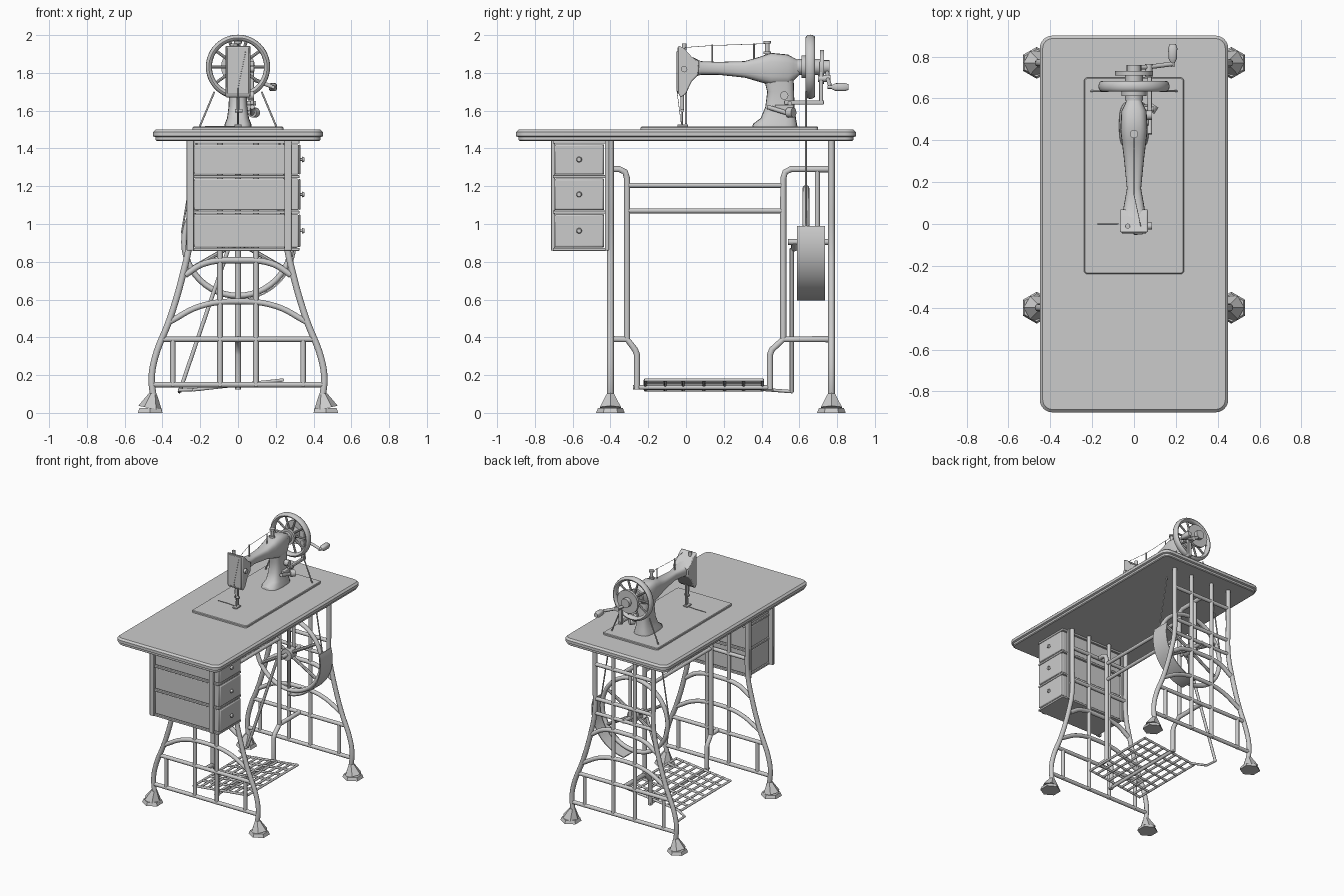
import bpy, bmesh, math
from mathutils import Vector, Matrix
from math import sin, cos, pi, radians

if "Cube" in bpy.data.objects:
    bpy.data.objects.remove(bpy.data.objects["Cube"])


def finish(name, bm, bevel=0, seg=2):
    bmesh.ops.recalc_face_normals(bm, faces=bm.faces)
    me = bpy.data.meshes.new(name)
    bm.to_mesh(me)
    bm.free()
    ob = bpy.data.objects.new(name, me)
    bpy.context.collection.objects.link(ob)
    bpy.context.view_layer.objects.active = ob
    if bevel:
        m = ob.modifiers.new("bevel", "BEVEL")
        m.width, m.segments, m.limit_method = bevel, seg, "ANGLE"
    for o in bpy.context.selected_objects:
        o.select_set(False)
    ob.select_set(True)
    bpy.ops.object.shade_smooth_by_angle(angle=radians(35))
    return ob


def box(name, x0, x1, y0, y1, z0, z1, bevel=0):
    bm = bmesh.new()
    bmesh.ops.create_cube(bm, size=1)
    for v in bm.verts:
        v.co = ((x0 + x1) / 2 + v.co.x * (x1 - x0), (y0 + y1) / 2 + v.co.y * (y1 - y0),
                (z0 + z1) / 2 + v.co.z * (z1 - z0))
    return finish(name, bm, bevel)


def rod(name, a, b, r, r2=None, n=12):
    a, b = Vector(a), Vector(b)
    bm = bmesh.new()
    rot = (b - a).to_track_quat("Z", "Y").to_matrix().to_4x4()
    bmesh.ops.create_cone(bm, cap_ends=True, segments=n, radius1=r, radius2=r if r2 is None else r2,
                          depth=(b - a).length, matrix=Matrix.Translation((a + b) / 2) @ rot)
    return finish(name, bm)


def tube(name, pts, r, smooth=False):
    cu = bpy.data.curves.new(name, "CURVE")
    cu.dimensions, cu.bevel_depth, cu.bevel_resolution = "3D", r, 3
    cu.use_fill_caps, cu.resolution_u = True, 6
    s = cu.splines.new("BEZIER")
    s.bezier_points.add(len(pts) - 1)
    for p, co in zip(s.bezier_points, pts):
        p.co = co
        p.handle_left_type = p.handle_right_type = "AUTO" if smooth else "VECTOR"
    ob = bpy.data.objects.new(name, cu)
    bpy.context.collection.objects.link(ob)
    for o in bpy.context.selected_objects:
        o.select_set(False)
    ob.select_set(True)
    bpy.context.view_layer.objects.active = ob
    bpy.ops.object.convert(target="MESH")
    bpy.ops.object.shade_smooth_by_angle(angle=radians(45))


def rounded_slab(name, hx, y0, y1, rad, layers):
    """layers: (inset, z) outlines stacked upward"""
    bm = bmesh.new()
    rings = []
    for ins, z in layers:
        ring = []
        for sx, sy, a0 in ((1, 1, 0), (-1, 1, 90), (-1, -1, 180), (1, -1, 270)):
            for k in range(7):
                a = radians(a0 + k * 15)
                cy = y1 - rad if sy > 0 else y0 + rad
                ring.append(bm.verts.new((sx * (hx - rad) + (rad - ins) * cos(a), cy + (rad - ins) * sin(a), z)))
        rings.append(ring)
    skin(bm, rings)
    return finish(name, bm)


def skin(bm, rings):
    n = len(rings[0])
    for a, b in zip(rings, rings[1:]):
        for i in range(n):
            bm.faces.new((a[i], a[(i + 1) % n], b[(i + 1) % n], b[i]))
    bm.faces.new(rings[0])
    bm.faces.new(rings[-1])


def loft(name, secs, along):
    """secs: (position, low, high, half width); rounded-square rings along y or z"""
    bm = bmesh.new()
    rings = []
    for p, lo, hi, hx in secs:
        ring = []
        for k in range(20):
            a = 2 * pi * k / 20
            u, v = [math.copysign(abs(t) ** 0.65, t) for t in (cos(a), sin(a))]
            x, w = u * hx, (lo + hi) / 2 + v * (hi - lo) / 2
            ring.append(bm.verts.new((x, p, w) if along == "y" else (x, w, p)))
        rings.append(ring)
    skin(bm, rings)
    return finish(name, bm)


def revolve_y(name, cz, prof, a0=0, a1=360, n=48, cx=0):
    """closed (radius, y) profile swept about an axis parallel to y"""
    bm = bmesh.new()
    full = a1 - a0 == 360
    rings = []
    for k in range(n if full else n + 1):
        a = radians(a0 + (a1 - a0) * k / n)
        rings.append([bm.verts.new((cx + r * cos(a), y, cz + r * sin(a))) for r, y in prof])
    if full:
        m = len(prof)
        for k in range(n):
            p, q = rings[k], rings[(k + 1) % n]
            for i in range(m):
                bm.faces.new((p[i], p[(i + 1) % m], q[(i + 1) % m], q[i]))
    else:
        skin(bm, rings)
    return finish(name, bm)


def oval(r, y, hr, hy, n=12):
    return [(r + hr * cos(2 * pi * k / n), y + hy * sin(2 * pi * k / n)) for k in range(n)]


# Table top and machine bed
rounded_slab("table_top", 0.45, -0.9, 0.9, 0.06,
             [(0.02, 1.44), (0.013, 1.445), (0.013, 1.46), (0, 1.465), (0, 1.487), (0.014, 1.50)])
rounded_slab("machine_bed", 0.24, -0.24, 0.70, 0.02, [(0, 1.499), (0, 1.511), (0.005, 1.515)])

# Cast side frames with hexagonal feet
for fy, tag in ((-0.40, "front"), (0.77, "back")):
    for s in (-1, 1):
        rod(tag + "_foot", (s * 0.465, fy, 0), (s * 0.465, fy, 0.025), 0.076, 0.066, 6)
        rod(tag + "_foot_cone", (s * 0.465, fy, 0.025), (s * 0.45, fy, 0.10), 0.064, 0.022, 6)
        tube(tag + "_leg", [(s * x, fy, z) for x, z in ((0.445, 0.07), (0.457, 0.18), (0.44, 0.29), (0.36, 0.50),
             (0.29, 0.74), (0.258, 0.90), (0.256, 1.15), (0.256, 1.44))], 0.018, True)
        tube(tag + "_inner_post", [(s * 0.095, fy, 0.14), (s * 0.095, fy, 1.44)], 0.015)
        tube(tag + "_outer_post", [(s * 0.345, fy, 0.14), (s * 0.345, fy, 0.39)], 0.014)
    tube(tag + "_upper_arch", [(x, fy, z) for x, z in ((-0.28, 0.73), (-0.18, 0.79), (0, 0.808), (0.18, 0.79), (0.28, 0.73))], 0.017, True)
    tube(tag + "_lower_arch", [(x, fy, z) for x, z in ((-0.365, 0.48), (-0.2, 0.565), (0, 0.59), (0.2, 0.565), (0.365, 0.48))], 0.016, True)
    for z, h in ((0.15, 0.455), (0.39, 0.40), (1.02, 0.255), (1.29, 0.255)):
        tube(tag + "_crossbar", [(-h, fy, z), (h, fy, z)], 0.015)

# Central brace joining the frames, with treadle hangers
for fy, c, h in ((-0.40, -0.312, -0.26), (0.77, 0.515, 0.445)):
    d = 1 if fy < 0 else -1
    tube("brace_upright", [(0, fy, 1.29), (0, c - d * 0.04, 1.29), (0, c - d * 0.01, 1.275), (0, c, 1.24), (0, c, 0.39)], 0.017)
    tube("treadle_hanger", [(0, fy, 0.39), (0, c, 0.39), (0, h - d * 0.01, 0.335), (0, h, 0.31), (0, h, 0.125)], 0.017)
for z in (1.205, 1.07):
    tube("brace_rail", [(0, -0.312, z), (0, 0.515, z)], 0.014)

# Treadle grid, tilted
tz = lambda x: 0.148 + 0.11 * x
for i in range(9):
    x = -0.235 + i * 0.47 / 8
    tube("treadle_slat", [(x, -0.22, tz(x)), (x, 0.41, tz(x))], 0.009)
for y in (-0.215, -0.11, -0.015, 0.095, 0.205, 0.305, 0.405):
    tube("treadle_crossbar", [(-0.235, y, tz(-0.235)), (0.235, y, tz(0.235))], 0.009)
rod("treadle_axle", (0, -0.28, 0.135), (0, 0.46, 0.135), 0.012)
tube("treadle_arm", [(-0.2, 0.40, 0.125), (-0.31, 0.46, 0.12), (-0.31, 0.565, 0.112)], 0.009)
tube("pitman_rod", [(-0.31, 0.56, 0.11), (-0.05, 0.56, 0.87)], 0.011)

# Lower drive wheel, its guard and axle
WZ = 0.905
revolve_y("drive_wheel_rim", WZ, oval(0.285, 0.635, 0.016, 0.018))
for k in range(6):
    a = pi / 6 + k * pi / 3
    rod("drive_wheel_spoke", (0.03 * cos(a), 0.635, WZ + 0.03 * sin(a)), (0.28 * cos(a), 0.635, WZ + 0.28 * sin(a)), 0.012, n=8)
rod("drive_wheel_hub", (0, 0.60, WZ), (0, 0.67, WZ), 0.045, n=20)
rod("drive_axle", (0, 0.54, WZ), (0, 0.78, WZ), 0.015)
rod("drive_crank", (0.0, 0.575, WZ), (-0.05, 0.575, 0.87), 0.018)
tube("axle_bracket", [(0, 0.695, WZ - 0.03), (0, 0.695, 1.29)], 0.014)
tube("axle_bar", [(-0.256, 0.77, WZ), (0.256, 0.77, WZ)], 0.014)
revolve_y("wheel_guard", WZ, [(0.303, 0.587), (0.310, 0.587), (0.310, 0.737), (0.303, 0.737)], -85, 16, 28)

# Drive belt
for s in (-1, 1):
    tube("drive_belt", [(s * 0.125, 0.635, 1.70), (s * 0.205, 0.635, 1.51), (s * 0.298, 0.635, 0.95)], 0.005)

# Drawer stack
for x0 in (-0.272, 0.245):
    for y0 in (-0.715, -0.43):
        box("drawer_post", x0, x0 + 0.038, y0, y0 + 0.022, 0.86, 1.445, 0.004)
for z in (0.858, 1.055, 1.243, 1.425):
    box("drawer_shelf", -0.24, 0.325, -0.705, -0.425, z, z + 0.016, 0.003)
for z0, z1 in ((0.876, 1.052), (1.073, 1.24), (1.261, 1.422)):
    box("drawer", -0.235, 0.32, -0.697, -0.433, z0, z1, 0.006)
    box("drawer_front", 0.318, 0.332, -0.695, -0.437, z0 + 0.002, z1 - 0.002, 0.008)
    zc = (z0 + z1) / 2
    rod("drawer_knob_stem", (0.33, -0.566, zc), (0.342, -0.566, zc), 0.007)
    rod("drawer_knob", (0.34, -0.566, zc), (0.352, -0.566, zc), 0.015, 0.011, 16)

# Machine pillar, arm and head
loft("machine_pillar", [(1.513, 0.35, 0.59, 0.072), (1.53, 0.355, 0.588, 0.07), (1.56, 0.395, 0.582, 0.058), (1.62, 0.42, 0.575, 0.05),
     (1.70, 0.43, 0.572, 0.047), (1.76, 0.415, 0.57, 0.052), (1.86, 0.41, 0.565, 0.052)], "z")
loft("machine_arm", [(0.02, 1.77, 1.89, 0.06), (0.08, 1.79, 1.862, 0.05), (0.17, 1.79, 1.858, 0.034), (0.31, 1.775, 1.862, 0.048),
     (0.39, 1.752, 1.885, 0.058), (0.45, 1.735, 1.906, 0.065), (0.54, 1.735, 1.897, 0.06), (0.57, 1.76, 1.88, 0.045),
     (0.60, 1.79, 1.865, 0.032)], "y")
bm = bmesh.new()
face = bm.faces.new([bm.verts.new((-0.066, y, z)) for y, z in ((-0.04, 1.945), (-0.04, 1.69), (-0.028, 1.668),
                    (0.0, 1.69), (0.03, 1.755), (0.065, 1.79), (0.07, 1.86), (0.03, 1.885), (-0.01, 1.93))])
ext = bmesh.ops.extrude_face_region(bm, geom=[face])["geom"]
bmesh.ops.translate(bm, vec=(0.132, 0, 0), verts=[v for v in ext if isinstance(v, bmesh.types.BMVert)])
finish("machine_head", bm, 0.006)
box("face_plate", -0.058, 0.058, -0.045, -0.038, 1.69, 1.935, 0.003)

# Needle, presser foot, pins and thread
rod("needle_bar", (0, -0.02, 1.69), (0, -0.02, 1.60), 0.009)
rod("needle", (0, -0.02, 1.60), (0, -0.02, 1.515), 0.003)
rod("needle_clamp", (-0.015, -0.02, 1.60), (0.025, -0.02, 1.60), 0.009)
rod("presser_bar", (0, 0.0, 1.70), (0, 0.0, 1.53), 0.006)
box("presser_foot", -0.018, 0.018, -0.045, 0.01, 1.516, 1.526, 0.002)
rod("tension_knob", (0.065, -0.01, 1.82), (0.085, -0.01, 1.82), 0.017)
rod("thread_screw", (-0.03, -0.01, 1.92), (-0.03, -0.01, 1.955), 0.012)
for y, z in ((0.14, 1.95), (0.36, 1.955)):
    rod("thread_pin", (0, y, 1.85), (0, y, z), 0.004)
rod("spool_core", (0, 0.43, 1.89), (0, 0.43, 1.965), 0.012)
for z in (1.90, 1.955):
    rod("spool_flange", (0, 0.43, z), (0, 0.43, z + 0.014), 0.02, n=16)
tube("thread", [(0, 0.43, 1.955), (0, 0.14, 1.945), (0.03, 0.0, 1.935), (0.04, -0.05, 1.91), (0, -0.05, 1.72), (0, -0.025, 1.53)], 0.0015)
tube("loose_thread", [(0, -0.01, 1.518), (-0.08, 0.0, 1.518), (-0.175, 0.0, 1.518)], 0.002)

# Handwheel
HZ, HY = 1.832, 0.658
revolve_y("handwheel_rim", HZ, oval(0.154, HY, 0.016, 0.026))
for k in range(10):
    a = k * pi / 5
    rod("handwheel_spoke", (0.03 * cos(a), HY, HZ + 0.03 * sin(a)), (0.15 * cos(a), HY, HZ + 0.15 * sin(a)), 0.008, n=8)
rod("handwheel_hub", (0, 0.59, HZ), (0, 0.71, HZ), 0.042, n=24)
rod("belt_pulley", (0, 0.612, HZ), (0, 0.632, HZ), 0.06, n=24)
rod("hub_gear", (0, 0.71, HZ), (0, 0.73, HZ), 0.09, n=24)
rod("hub_cap", (0, 0.73, HZ), (0, 0.76, HZ), 0.035, n=16)

# Hand crank and its bracket
box("crank_bracket", 0.065, 0.085, 0.52, 0.73, 1.633, 1.655, 0.004)
box("crank_post", 0.055, 0.085, 0.705, 0.725, 1.633, 1.86, 0.004)
rod("crank_axle", (0.07, 0.70, 1.77), (0.07, 0.765, 1.77), 0.018)
tube("crank_arm", [(0.02, 0.748, 1.80), (0.07, 0.75, 1.77), (0.185, 0.765, 1.725)], 0.011)
rod("crank_pin", (0.185, 0.75, 1.725), (0.185, 0.79, 1.725), 0.009)
loft_handle = loft("crank_handle", [(0.77, 1.715, 1.735, 0.010), (0.79, 1.705, 1.745, 0.020), (0.84, 1.703, 1.747, 0.022),
                   (0.86, 1.71, 1.74, 0.015)], "y")
loft_handle.location.x = 0.185

# Bobbin winder on the pillar side
box("winder_bracket", 0.04, 0.07, 0.47, 0.57, 1.60, 1.63, 0.004)
rod("winder_wheel", (0.05, 0.52, 1.68), (0.085, 0.52, 1.68), 0.022, n=16)
rod("winder_arm", (0.075, 0.43, 1.62), (0.075, 0.56, 1.58), 0.012)
rod("bobbin", (0.075, 0.54, 1.59), (0.095, 0.57, 1.59), 0.026, n=16)
rod("winder_screw", (0.04, 0.55, 1.64), (0.095, 0.55, 1.64), 0.012)
